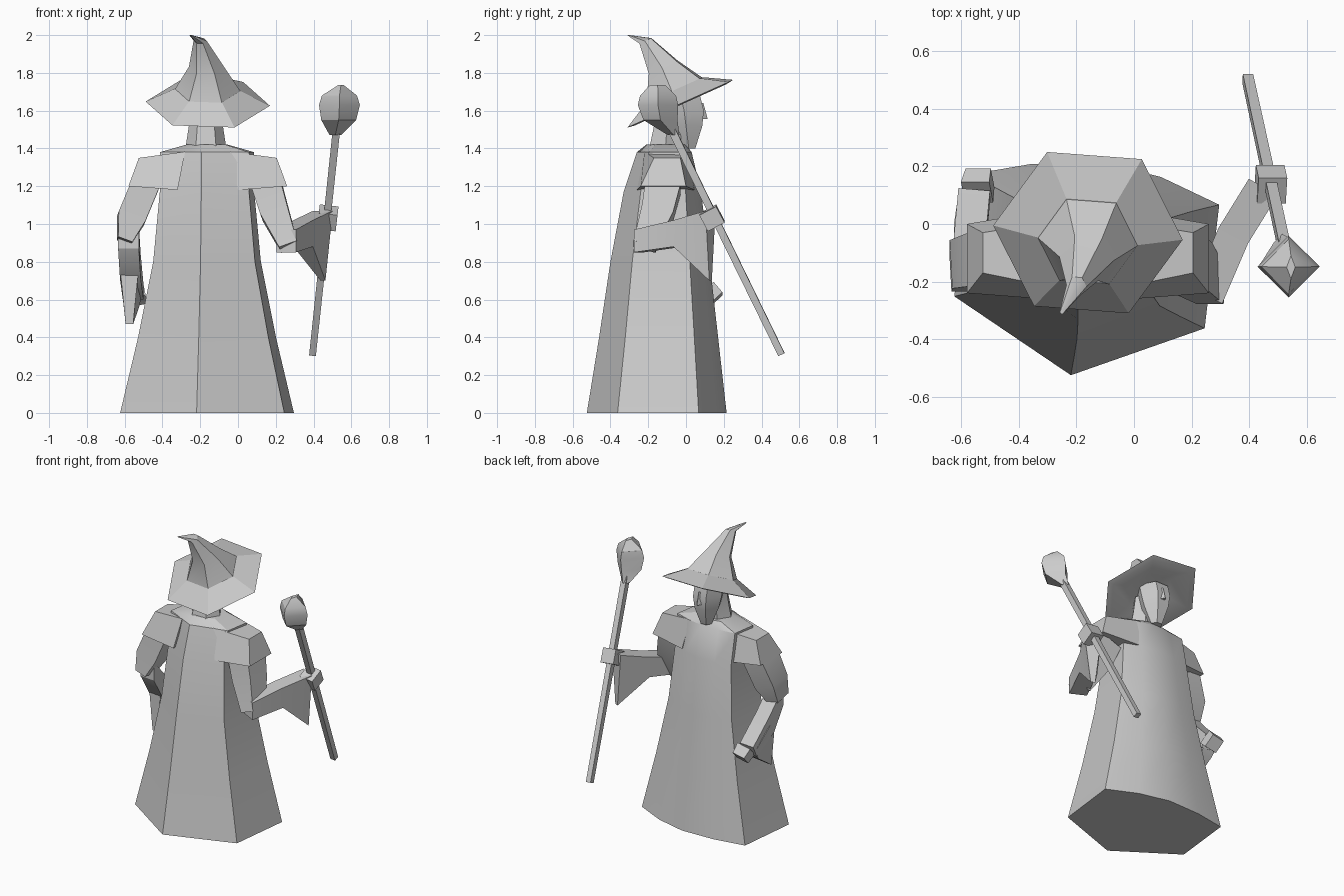
import bpy, bmesh, math
from mathutils import Vector

if "Cube" in bpy.data.objects:
    bpy.data.objects.remove(bpy.data.objects["Cube"], do_unlink=True)

grey = bpy.data.materials.new("plain grey")
grey.use_nodes = True
colour = (0.6, 0.6, 0.6, 1)
grey.diffuse_color = colour
grey.node_tree.nodes["Principled BSDF"].inputs["Base Color"].default_value = colour

MIDDLE = -0.16  # the body's own centre line


def loft(name, rings):
    """Skin a list of equally long point rings and cap both ends."""
    bm = bmesh.new()
    loops = [[bm.verts.new(point) for point in ring] for ring in rings]
    for low, high in zip(loops, loops[1:]):
        for i in range(len(low)):
            j = (i + 1) % len(low)
            bm.faces.new((low[i], low[j], high[j], high[i]))
    bm.faces.new(loops[0][::-1])
    bm.faces.new(loops[-1])
    bmesh.ops.recalc_face_normals(bm, faces=bm.faces)
    mesh = bpy.data.meshes.new(name)
    bm.to_mesh(mesh)
    bm.free()
    mesh.materials.append(grey)
    part = bpy.data.objects.new(name, mesh)
    bpy.context.collection.objects.link(part)
    bpy.ops.object.select_all(action="DESELECT")
    part.select_set(True)
    bpy.context.view_layer.objects.active = part
    bpy.ops.object.shade_smooth_by_angle(angle=math.radians(28))


def oval(x, y, z, rx, ry, sides=6, turn=0.0, slope=0.0):
    """A ring of points, level or sloping along y."""
    ring = []
    for i in range(sides):
        a = turn + math.tau * i / sides
        dy = ry * math.sin(a)
        ring.append((x + rx * math.cos(a), y + dy, z + slope * dy))
    return ring


def limb(name, stations):
    """A tapering square bar; each station is a centre, a width and a depth."""
    start, end = Vector(stations[0][0]), Vector(stations[-1][0])
    axis = (end - start).normalized()
    across = Vector((0, 1, 0)).cross(axis).normalized()
    other = axis.cross(across)
    rings = []
    for centre, width, depth in stations:
        rings.append([Vector(centre) + across * width * u / 2 + other * depth * v / 2
                      for u, v in ((1, 1), (-1, 1), (-1, -1), (1, -1))])
    loft(name, rings)


def sleeve(name, sections, half):
    """Upright sections: x, y, bottom, top, bottom shift, bottom width share."""
    first, last = Vector(sections[0][:2]), Vector(sections[-1][:2])
    run = (last - first).normalized()
    sx, sy = -run.y * half, run.x * half
    rings = []
    for x, y, low, high, shift, share in sections:
        bx, by = sx * share, sy * share
        rings.append([(x - bx, y + shift - by, low), (x + bx, y + shift + by, low),
                      (x + sx, y + sy, high), (x - sx, y - sy, high)])
    loft(name, rings)


# Robe: one outline, scaled at each height
outline = [(-0.12, 0), (0.89, 0.22), (1, 0.8), (0.56, 0.93),
           (0.1, 1), (-0.43, 0.99), (-0.9, 0.94), (-1, 0.37)]
levels = [(0, 0.46, -0.525, 0.215), (0.4, 0.365, -0.46, 0.17),
          (0.8, 0.285, -0.4, 0.125), (1.17, 0.25, -0.33, 0.08),
          (1.38, 0.25, -0.26, 0.03), (1.42, 0.11, -0.21, 0)]
loft("robe", [[(MIDDLE - 0.004 + u * half, back + v * (front - back), z)
               for u, v in outline] for z, half, back, front in levels])

# Shoulder capes, the same on both sides
for side, name in ((1, "left_shoulder"), (-1, "right_shoulder")):
    def slab(bottom_x, top_x, low, high, bottom_y, top_y):
        b, t = MIDDLE + side * bottom_x, MIDDLE + side * top_x
        return [(b, bottom_y[0], low), (b, bottom_y[1], low),
                (t, top_y[1], high), (t, top_y[0], high)]
    loft(name, [slab(0.16, 0.12, 1.18, 1.383, (-0.26, 0.045), (-0.22, 0.01)),
                slab(0.42, 0.365, 1.2, 1.35, (-0.24, 0), (-0.17, -0.03))])

# Arm holding the staff
limb("left_upper_arm", [((0.15, -0.12, 1.21), 0.16, 0.19),
                        ((0.195, -0.15, 1.06), 0.15, 0.17),
                        ((0.27, -0.22, 0.88), 0.1, 0.12)])
sleeve("left_forearm", [(0.255, -0.25, 0.85, 0.97, 0, 1),
                        (0.345, -0.04, 0.88, 1.02, 0, 1),
                        (0.45, 0.13, 0.7, 1.07, 0, 0.25)], 0.058)
limb("left_hand", [((0.48, 0.115, 1.075), 0.1, 0.1), ((0.47, 0.16, 0.99), 0.1, 0.1)])

# Hanging arm
limb("right_upper_arm", [((-0.49, -0.12, 1.21), 0.15, 0.19),
                         ((-0.565, -0.14, 1.03), 0.15, 0.17),
                         ((-0.6, -0.17, 0.91), 0.08, 0.13)])
sleeve("right_forearm", [(-0.58, -0.18, 0.87, 1, 0, 1),
                         (-0.57, -0.04, 0.71, 0.84, -0.05, 1),
                         (-0.555, 0.12, 0.6, 0.68, -0.04, 1)], 0.055)
sleeve("right_sleeve_drape", [(-0.575, -0.1, 0.77, 0.82, 0, 1),
                              (-0.575, 0, 0.47, 0.74, -0.1, 0.4),
                              (-0.56, 0.1, 0.57, 0.64, -0.05, 0.8)], 0.05)
limb("right_hand", [((-0.545, 0.11, 0.65), 0.1, 0.1), ((-0.535, 0.16, 0.6), 0.09, 0.09)])

# Neck, head and nose
loft("neck", [oval(-0.17, -0.11, 1.39, 0.11, 0.1),
              oval(-0.17, -0.1, 1.52, 0.09, 0.08),
              oval(-0.17, -0.08, 1.62, 0.09, 0.08)])
loft("head", [oval(-0.17, 0.015, 1.4, 0.04, 0.04),
              oval(-0.17, 0, 1.52, 0.085, 0.1),
              oval(-0.17, -0.01, 1.6, 0.1, 0.12),
              oval(-0.17, -0.03, 1.68, 0.1, 0.12)])
loft("nose", [oval(-0.165, 0.085, 1.555, 0.022, 0.03, 4),
              oval(-0.165, 0.08, 1.64, 0.01, 0.012, 4)])

# Hat: tilted brim and a crooked cone
TURN, TILT = -0.08, 0.45


def hat_ring(z, radius_x, radius_y, y=-0.03, x=MIDDLE):
    return oval(x, y, z, radius_x, radius_y, 6, TURN, TILT)


loft("hat_brim", [hat_ring(1.66, 0.15, 0.14),
                  hat_ring(1.63, 0.29, 0.27),
                  hat_ring(1.637, 0.33, 0.31),
                  hat_ring(1.71, 0.175, 0.165, -0.06)])
loft("hat_cone", [hat_ring(1.705, 0.176, 0.166, -0.06),
                  hat_ring(1.83, 0.095, 0.085, -0.12, -0.165),
                  hat_ring(1.97, 0.035, 0.035, -0.215, -0.2),
                  oval(-0.25, -0.305, 2, 0.008, 0.008)])

# Staff: a straight rod ending in a faceted knob
foot, top = Vector((0.395, 0.505, 0.31)), Vector((0.535, -0.14, 1.63))
limb("staff_rod", [(foot, 0.036, 0.036), (top, 0.04, 0.04)])
loft("staff_knob", [oval(0.515, -0.065, 1.47, 0.03, 0.03, 4),
                    oval(0.533, -0.135, 1.55, 0.092, 0.09, 4),
                    oval(0.537, -0.148, 1.63, 0.108, 0.107, 4),
                    oval(0.537, -0.148, 1.68, 0.093, 0.095, 4),
                    oval(0.545, -0.15, 1.735, 0.015, 0.04, 4)])
